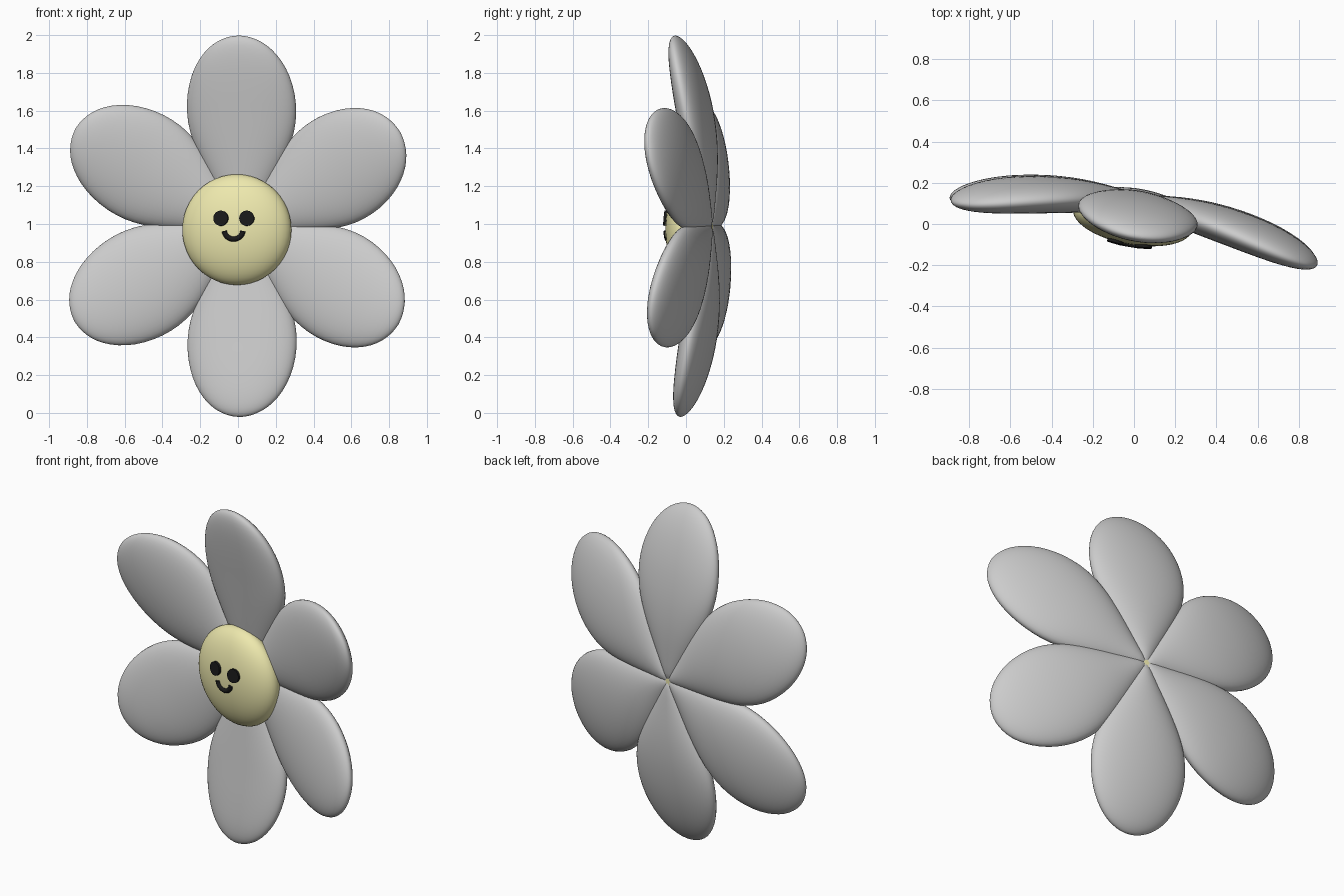
import bpy, bmesh, math
from mathutils import Matrix, Vector

if "Cube" in bpy.data.objects:
    bpy.data.objects.remove(bpy.data.objects["Cube"])

def material(name, rgb):
    m = bpy.data.materials.new(name)
    m.diffuse_color = (*rgb, 1)
    m.use_nodes = True
    m.node_tree.nodes["Principled BSDF"].inputs["Base Color"].default_value = m.diffuse_color
    return m

yellow = material("yellow", (0.85, 0.81, 0.42))
black = material("black", (0.01, 0.01, 0.01))

def add_mesh(name, bm, matrix, mat=None):
    bmesh.ops.recalc_face_normals(bm, faces=bm.faces)
    for f in bm.faces:
        f.smooth = True
    me = bpy.data.meshes.new(name)
    bm.to_mesh(me)
    bm.free()
    ob = bpy.data.objects.new(name, me)
    bpy.context.collection.objects.link(ob)
    ob.matrix_world = matrix
    if mat:
        me.materials.append(mat)
    return ob

TURN = Matrix.Rotation(math.radians(-10), 4, 'Z')
FLOWER = Matrix.Translation((0.02, 0.10, 0.99)) @ TURN @ Matrix.Rotation(math.radians(0.8), 4, 'X')

# Petal profile: distance from middle, half width, half thickness
PROFILE = [(0, .03, .045), (.1, .085, .055), (.2, .145, .066), (.3, .2, .077),
           (.4, .25, .084), (.5, .286, .088), (.6, .3, .088), (.7, .294, .086),
           (.8, .268, .078), (.88, .226, .067), (.94, .175, .052),
           (.98, .12, .036), (1.003, .06, .018)]
SEG = 24

def cup(r):
    return -0.14 * r ** 2.3

def petal(name, angle):
    bm = bmesh.new()
    rings = []
    for r, w, t in PROFILE:
        ring = []
        for i in range(SEG):
            a = 2 * math.pi * i / SEG
            ring.append(bm.verts.new((w * math.cos(a), cup(r) + t * math.sin(a), r)))
        rings.append(ring)
    for a, b in zip(rings, rings[1:]):
        for i in range(SEG):
            j = (i + 1) % SEG
            bm.faces.new((a[i], a[j], b[j], b[i]))
    for ring, r in ((rings[0], -0.01), (rings[-1], 1.012)):
        pole = bm.verts.new((0, cup(max(r, 0)), r))
        for i in range(SEG):
            bm.faces.new((ring[i], ring[(i + 1) % SEG], pole))
    ob = add_mesh(name, bm, FLOWER @ Matrix.Rotation(math.radians(angle), 4, 'Y'))
    ob.modifiers.new("smooth", 'SUBSURF').levels = 1
    ob.modifiers[0].render_levels = 1

for name, angle in (("petal_top", 0.8), ("petal_upper_right", 60.5), ("petal_lower_right", 121),
                    ("petal_bottom", 179.2), ("petal_lower_left", 240), ("petal_upper_left", 301)):
    petal(name, angle)

# Domed flower centre
R, D = 0.293, 0.122
FACE = Matrix.Translation((-0.006, 0.022, 0.97)) @ TURN
bm = bmesh.new()
bmesh.ops.create_uvsphere(bm, u_segments=48, v_segments=24, radius=1)
bmesh.ops.transform(bm, matrix=Matrix.Diagonal((R, D, R, 1)), verts=bm.verts)
add_mesh("flower_centre", bm, FACE, yellow)

def on_dome(x, z):
    return Vector((x, -D * math.sqrt(1 - (x * x + z * z) / R ** 2), z))

# Eyes: short discs lying on the dome
for side, x in (("left", -0.064), ("right", 0.074)):
    p = on_dome(x, 0.06)
    n = Vector((p.x / R ** 2, p.y / D ** 2, p.z / R ** 2))
    bm = bmesh.new()
    bmesh.ops.create_cone(bm, cap_ends=True, segments=32, radius1=0.04, radius2=0.04, depth=0.024)
    ob = add_mesh("eye_" + side, bm,
                  FACE @ Matrix.Translation(p) @ n.to_track_quat('Z', 'Y').to_matrix().to_4x4(), black)
    for f in ob.data.polygons:
        f.use_smooth = len(f.vertices) == 4
    ob.data.set_sharp_from_angle(angle=math.radians(40))

# Smiling mouth: bent tube on the dome
cu = bpy.data.curves.new("mouth", 'CURVE')
cu.dimensions = '3D'
cu.bevel_depth = 0.014
cu.bevel_resolution = 3
cu.use_fill_caps = True
N = 17
sp = cu.splines.new('POLY')
sp.points.add(N - 1)
for i, pt in enumerate(sp.points):
    a = math.radians(185 + 170 * i / (N - 1))
    pt.co = (*on_dome(0.004 + 0.05 * math.cos(a), -0.003 + 0.047 * math.sin(a)), 1)
cu.materials.append(black)
mouth = bpy.data.objects.new("mouth", cu)
bpy.context.collection.objects.link(mouth)
mouth.matrix_world = FACE
